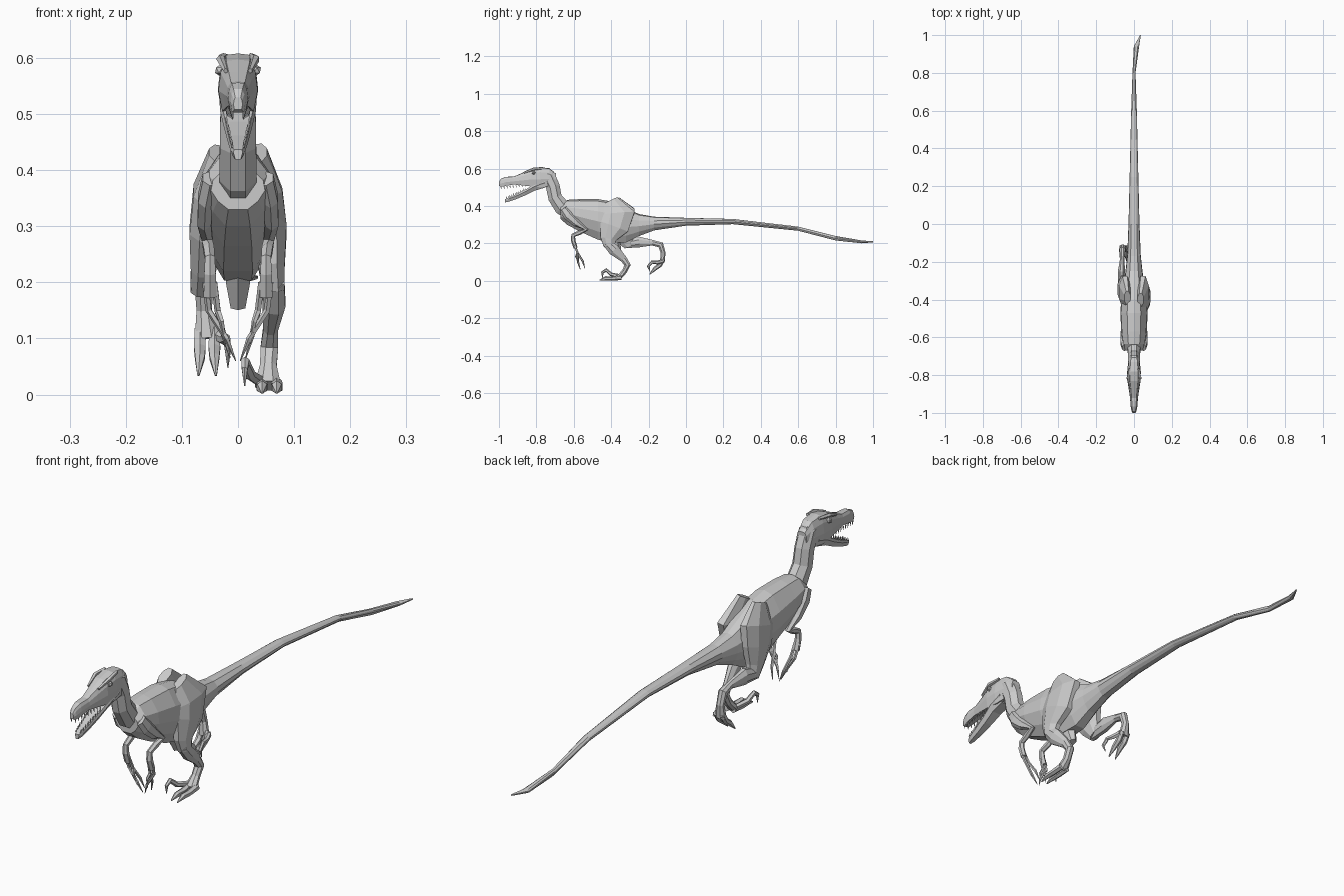
import bpy, bmesh, math
from mathutils import Vector


def skin(name, rings):
    """Skin a list of equal-length vertex rings into one capped, flat-shaded mesh."""
    bm = bmesh.new()
    vs = [[bm.verts.new(p) for p in r] for r in rings]
    n = len(vs[0])
    for a, b in zip(vs, vs[1:]):
        for i in range(n):
            j = (i + 1) % n
            bm.faces.new((a[i], a[j], b[j], b[i]))
    bm.faces.new(vs[0])
    bm.faces.new(vs[-1])
    bmesh.ops.recalc_face_normals(bm, faces=bm.faces)
    me = bpy.data.meshes.new(name)
    bm.to_mesh(me)
    bm.free()
    ob = bpy.data.objects.new(name, me)
    bpy.context.collection.objects.link(ob)
    return ob


def hull(name, half, rows):
    """Upright sections along y. Row: y, top, bottom, half width, optional x shift."""
    sec = half + [(-u, v) for u, v in reversed(half) if u > 0]
    rings = []
    for y, zt, zb, w, *x in rows:
        c, h = (zt + zb) / 2, (zt - zb) / 2
        rings.append([((x[0] if x else 0) + u * w, y, c + v * h) for u, v in sec])
    return skin(name, rings)


def limb(name, pts, n=8, s=1):
    """Tube square to its path. Point: x, y, z, half width, half depth."""
    P = [Vector((s * p[0], p[1], p[2])) for p in pts]
    rings = []
    for i, p in enumerate(P):
        t = Vector()
        if i > 0:
            t += (p - P[i - 1]).normalized()
        if i < len(P) - 1:
            t += (P[i + 1] - p).normalized()
        t.normalize()
        side = Vector((1, 0, 0))
        side = (side - t * side.dot(t)).normalized()
        up = t.cross(side)
        w, h = pts[i][3:]
        rings.append([p + side * w * math.cos(a) + up * h * math.sin(a)
                      for a in (2 * math.pi * (k + .5) / n for k in range(n))])
    return skin(name, rings)


# Torso and tail in one tapering hull
body = [(0, 1), (.5, .9), (.93, .4), (1, -.1), (.75, -.6), (.36, -1)]
hull("body_and_tail", body, [
    (-.67, .405, .33, .048), (-.635, .433, .30, .06), (-.57, .437, .265, .068),
    (-.47, .437, .22, .072), (-.40, .425, .203, .068), (-.32, .388, .205, .056),
    (-.25, .357, .24, .045), (-.17, .343, .27, .036), (0, .337, .295, .029),
    (.25, .331, .303, .023), (.6, .29, .268, .015), (.8, .24, .216, .008),
    (.94, .216, .201, .014, .013), (1, .212, .206, .002, .034)])
limb("pelvis_keel", [(0, -.40, .25, .03, .04), (0, -.38, .20, .024, .03),
                     (0, -.365, .157, .015, .02)], 6)

# Neck
limb("neck", [(0, -.60, .365, .036, .05), (0, -.665, .395, .036, .046),
              (0, -.70, .445, .035, .04), (0, -.712, .505, .034, .04),
              (0, -.735, .555, .033, .045), (0, -.77, .565, .03, .04)])

# Skull with upper jaw, and open lower jaw
skull = [(0, 1), (.6, .95), (.88, .5), (1, -.2), (.8, -1)]
hull("skull", skull, [
    (-.695, .572, .52, .022), (-.73, .602, .505, .031), (-.78, .608, .50, .036),
    (-.83, .597, .505, .035), (-.88, .575, .511, .027), (-.92, .558, .515, .021),
    (-.965, .556, .508, .018), (-.99, .545, .503, .013), (-1, .53, .508, .008)])
jaw = [(.9, 1), (1, .3), (.6, -1)]
hull("lower_jaw", jaw, [
    (-.755, .54, .498, .033), (-.81, .517, .482, .032), (-.86, .487, .457, .025),
    (-.91, .462, .436, .019), (-.95, .445, .423, .014), (-.968, .437, .419, .008)])

for s in (1, -1):
    # Brow ridge and eye
    limb("brow_ridge", [(.024, -.765, .603, .007, .006), (.031, -.815, .598, .008, .008),
                        (.022, -.87, .577, .004, .005)], 5, s)
    bpy.ops.mesh.primitive_ico_sphere_add(subdivisions=1, radius=.011,
                                          location=(s * .031, -.815, .578))
    bpy.context.object.name = "eye"
    # Teeth along both jaws
    for k in range(9):
        f = k / 8
        y = -.86 - .13 * f
        x, z = .021 - .012 * f, .514 - .009 * f
        limb("upper_tooth", [(x, y, z, .002, .004), (x, y + .003, z - .016, .0004, .0004)], 4, s)
        y = -.86 - .10 * f
        x, z = .021 - .011 * f, .486 - .046 * f
        limb("lower_tooth", [(x, y, z, .002, .004), (x, y + .003, z + .014, .0004, .0004)], 4, s)

    # Folded arm and three clawed fingers
    limb("arm", [(.05, -.655, .385, .015, .022), (.058, -.63, .35, .015, .027),
                 (.06, -.585, .308, .014, .02), (.055, -.535, .275, .011, .013),
                 (.052, -.57, .258, .011, .013), (.05, -.603, .243, .010, .012),
                 (.05, -.603, .215, .012, .012), (.05, -.59, .175, .013, .011)], 6, s)
    for x, y, z in ((.004, -.565, .06), (.014, -.54, .065), (.022, -.575, .09)):
        bx = .042 + .016 * (z < .062)
        limb("finger", [(bx, -.598, .20, .006, .006), (bx - .006, -.58, .15, .006, .006),
                        (x * .5 + .018, y - .012, z + .04, .005, .006),
                        (x, y, z, .001, .001)], 5, s)

# Standing leg
limb("standing_thigh", [(.035, -.40, .43, .018, .04), (.048, -.365, .36, .034, .098),
                        (.056, -.385, .29, .033, .085), (.06, -.415, .225, .025, .047),
                        (.064, -.412, .185, .021, .03)])
limb("standing_shin", [(.064, -.425, .205, .02, .025), (.064, -.385, .165, .022, .033),
                       (.058, -.335, .118, .014, .02), (.056, -.312, .085, .017, .018),
                       (.054, -.33, .05, .016, .015), (.053, -.36, .016, .025, .014)])
# Raised trailing leg
limb("raised_thigh", [(-.035, -.39, .43, .018, .04), (-.048, -.36, .36, .034, .095),
                      (-.056, -.345, .29, .033, .08), (-.062, -.325, .225, .024, .048),
                      (-.066, -.305, .185, .02, .028)])
limb("raised_shin", [(-.066, -.325, .195, .019, .022), (-.066, -.25, .208, .02, .031),
                     (-.062, -.18, .204, .012, .016), (-.061, -.135, .192, .017, .018),
                     (-.06, -.122, .15, .015, .014), (-.056, -.127, .10, .023, .014)])

# Toes and talons
for d in (-.013, .013):
    x = .056 + d
    limb("standing_toe", [(x, -.345, .018, .011, .014), (x, -.395, .013, .012, .011),
                          (x, -.43, .013, .010, .012), (x, -.463, .003, .002, .002)], 6)
    x = -.055 + d
    limb("raised_toe", [(x, -.122, .115, .011, .013), (x, -.14, .083, .012, .011),
                        (x, -.165, .066, .010, .011), (x - d * -.2, -.195, .034, .002, .002)], 6)
limb("standing_talon", [(.038, -.355, .025, .010, .011), (.022, -.40, .035, .010, .010),
                        (.013, -.427, .058, .008, .010), (.012, -.447, .045, .006, .008),
                        (.012, -.447, .015, .001, .001)], 6)
limb("raised_talon", [(-.036, -.125, .105, .010, .011), (-.025, -.155, .098, .009, .010),
                      (-.02, -.182, .10, .007, .009), (-.018, -.202, .078, .006, .008),
                      (-.018, -.192, .048, .001, .001)], 6)
